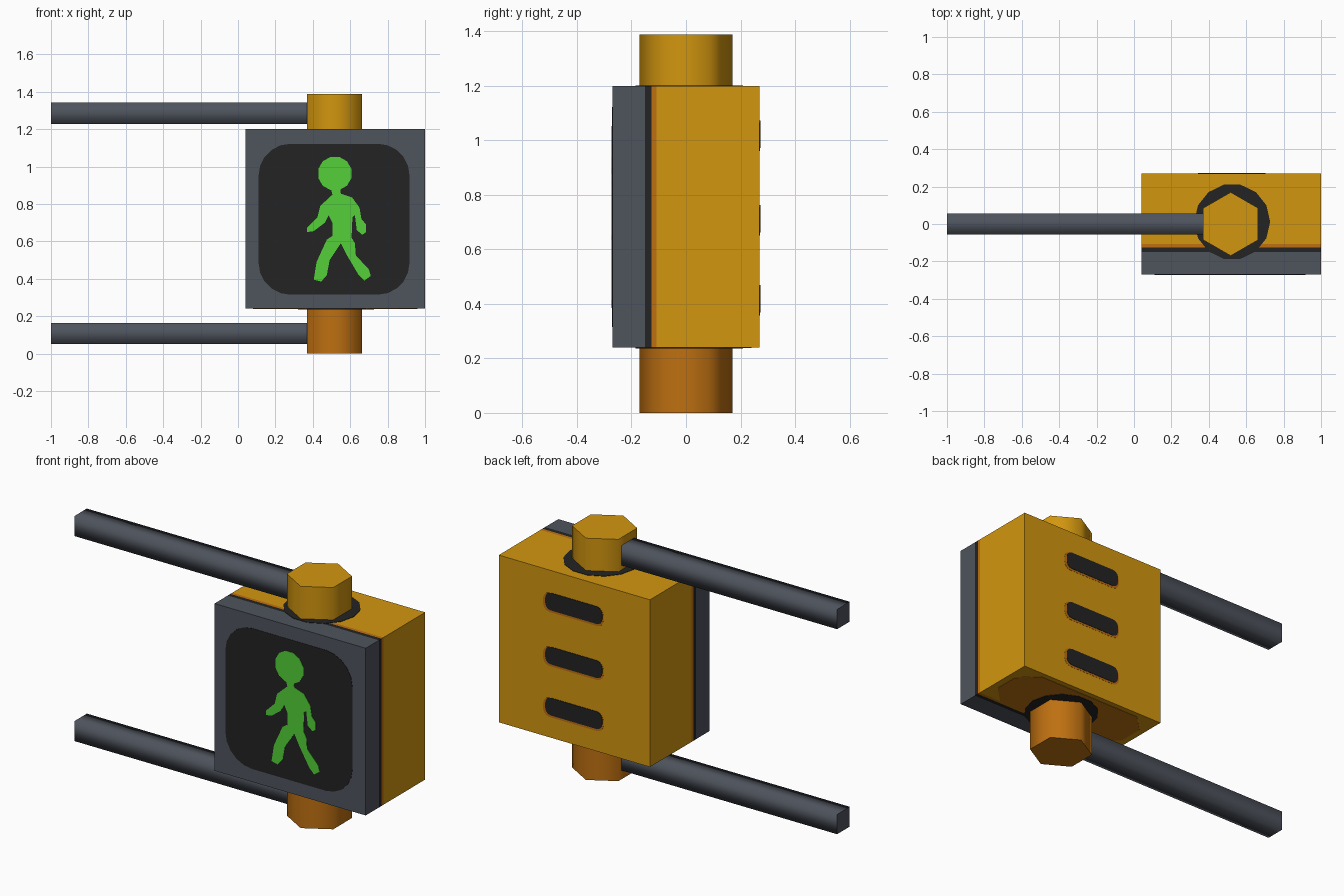
import bpy, bmesh, math
from mathutils import Vector

if "Cube" in bpy.data.objects:
    bpy.data.objects.remove(bpy.data.objects["Cube"])


def material(name, r, g, b):
    m = bpy.data.materials.new(name)
    lin = [(c / 255 / 12.92 if c < 11 else ((c / 255 + 0.055) / 1.055) ** 2.4) for c in (r, g, b)]
    m.diffuse_color = (*lin, 1)
    m.use_nodes = True
    m.node_tree.nodes["Principled BSDF"].inputs["Base Color"].default_value = m.diffuse_color
    return m


YELLOW = material("yellow paint", 210, 150, 15)
ORANGE = material("dark orange paint", 190, 112, 17)
GREY = material("slate grey metal", 78, 83, 92)
BLACK = material("black panel", 35, 35, 35)
GREEN = material("green light", 83, 208, 56)

X0, X1, Z0, Z1, D = 0.04, 1.0, 0.24, 1.20, 0.27
CX = 0.517


def finish(bm, name, mats, smooth=False):
    bmesh.ops.recalc_face_normals(bm, faces=bm.faces)
    me = bpy.data.meshes.new(name)
    for m in mats:
        me.materials.append(m)
    bm.to_mesh(me)
    bm.free()
    ob = bpy.data.objects.new(name, me)
    bpy.context.collection.objects.link(ob)
    if smooth:
        bpy.ops.object.select_all(action='DESELECT')
        ob.select_set(True)
        bpy.context.view_layer.objects.active = ob
        bpy.ops.object.shade_smooth_by_angle(angle=math.radians(65 if smooth == 1 else 89))
    return ob


def prism(name, mat, pts, start, end, axis, smooth=False):
    """Extrude a 2D outline along x, y or z."""
    def place(p, h):
        return {'x': (h, p[0], p[1]), 'y': (p[0], h, p[1]), 'z': (p[0], p[1], h)}[axis]
    bm = bmesh.new()
    face = bm.faces.new([bm.verts.new(place(p, start)) for p in pts])
    ext = bmesh.ops.extrude_face_region(bm, geom=[face])
    move = Vector(place((0, 0), end - start))
    bmesh.ops.translate(bm, vec=move, verts=[v for v in ext['geom'] if isinstance(v, bmesh.types.BMVert)])
    return finish(bm, name, [mat], smooth)


def circle(cx, cy, r, n, turn=0.0):
    return [(cx + r * math.cos(turn + math.tau * i / n), cy + r * math.sin(turn + math.tau * i / n))
            for i in range(n)]


def rounded(x0, x1, y0, y1, r, seg=5):
    pts = []
    for k, (x, y) in enumerate([(x1 - r, y1 - r), (x0 + r, y1 - r), (x0 + r, y0 + r), (x1 - r, y0 + r)]):
        for i in range(seg + 1):
            a = math.pi / 2 * (k + i / seg)
            pts.append((x + r * math.cos(a), y + r * math.sin(a)))
    return pts


# signal housing: one box, colour bands by depth
bm = bmesh.new()
bmesh.ops.create_cube(bm, size=1)
for v in bm.verts:
    v.co = ((X0 + X1) / 2 + v.co.x * (X1 - X0), v.co.y * 2 * D, (Z0 + Z1) / 2 + v.co.z * (Z1 - Z0))
bands = [-0.15, -0.126, -0.108]
for y in bands:
    bmesh.ops.bisect_plane(bm, geom=bm.verts[:] + bm.edges[:] + bm.faces[:],
                           plane_co=(0, y, 0), plane_no=(0, 1, 0))
for f in bm.faces:
    f.material_index = sum(f.calc_center_median().y > y for y in bands)
finish(bm, "signal_housing", [GREY, BLACK, ORANGE, YELLOW])

# hexagonal mounts, with dark gaskets where they meet the housing
hexagon = circle(CX, 0, 0.17, 6, math.pi / 2)
prism("upper_mount", YELLOW, hexagon, Z1 - 0.01, 1.388, 'z', 1)
prism("lower_mount", ORANGE, hexagon, 0, Z0 + 0.01, 'z', 1)
gasket = circle(CX + 0.008, 0.012, 0.203, 14)
prism("upper_gasket", BLACK, gasket, Z1 - 0.002, Z1 + 0.002, 'z')
prism("lower_gasket", BLACK, gasket, Z0 + 0.002, Z0 - 0.004, 'z')
prism("underside_panel", ORANGE, rounded(X0 + 0.04, X1 - 0.04, -0.105, D - 0.03, 0.1, 1),
      Z0 + 0.002, Z0 - 0.002, 'z')

# square support bars
for name, z in (("upper_bar", 1.285), ("lower_bar", 0.108)):
    r = 0.057
    prism(name, GREY, [(-r, z - r), (r, z - r), (r, z + r), (-r, z + r)], -1.0, CX - 0.14, 'x')

# front display
prism("display_panel", BLACK, rounded(0.11, 0.917, 0.315, 1.122, 0.17), -D + 0.002, -D - 0.002, 'y')

# walking figure: head and body outline
prism("figure_head", GREEN, circle(CX + 0.001, 0.963, 0.092, 12, math.pi / 12), -D + 0.002, -D - 0.004, 'y')
body = [(0.495, 0.89), (0.545, 0.89), (0.55, 0.855), (0.61, 0.835), (0.65, 0.78), (0.66, 0.72),
        (0.685, 0.69), (0.685, 0.65), (0.665, 0.635), (0.635, 0.66), (0.625, 0.74), (0.612, 0.73),
        (0.607, 0.62), (0.625, 0.59), (0.63, 0.525), (0.70, 0.45), (0.71, 0.415), (0.675, 0.39),
        (0.645, 0.42), (0.58, 0.53), (0.55, 0.59), (0.49, 0.50), (0.475, 0.42), (0.445, 0.385),
        (0.405, 0.395), (0.42, 0.49), (0.475, 0.61), (0.505, 0.63), (0.505, 0.70), (0.485, 0.74),
        (0.465, 0.70), (0.405, 0.655), (0.37, 0.65), (0.37, 0.675), (0.425, 0.73), (0.44, 0.79),
        (0.505, 0.85)]
prism("figure_body", GREEN, body, -D + 0.002, -D - 0.004, 'y')

# rear vents with a thin orange rim
for i, z in enumerate((1.02, 0.71, 0.417)):
    prism(f"vent_rim_{i + 1}", ORANGE, rounded(0.335, 0.718, z - 0.06, z + 0.05, 0.04, 3),
          D - 0.002, D + 0.001, 'y')
    prism(f"vent_slot_{i + 1}", BLACK, rounded(0.342, 0.703, z - 0.048, z + 0.052, 0.035, 3),
          D - 0.002, D + 0.003, 'y')

# soft shading on the bars
for name in ("upper_bar", "lower_bar"):
    for p in bpy.data.objects[name].data.polygons:
        p.use_smooth = abs(p.normal.x) < 0.5
    for e in bpy.data.objects[name].data.edges:
        a, b = (bpy.data.objects[name].data.vertices[k].co for k in e.vertices)
        e.use_edge_sharp = abs(a.x - b.x) < 0.01
